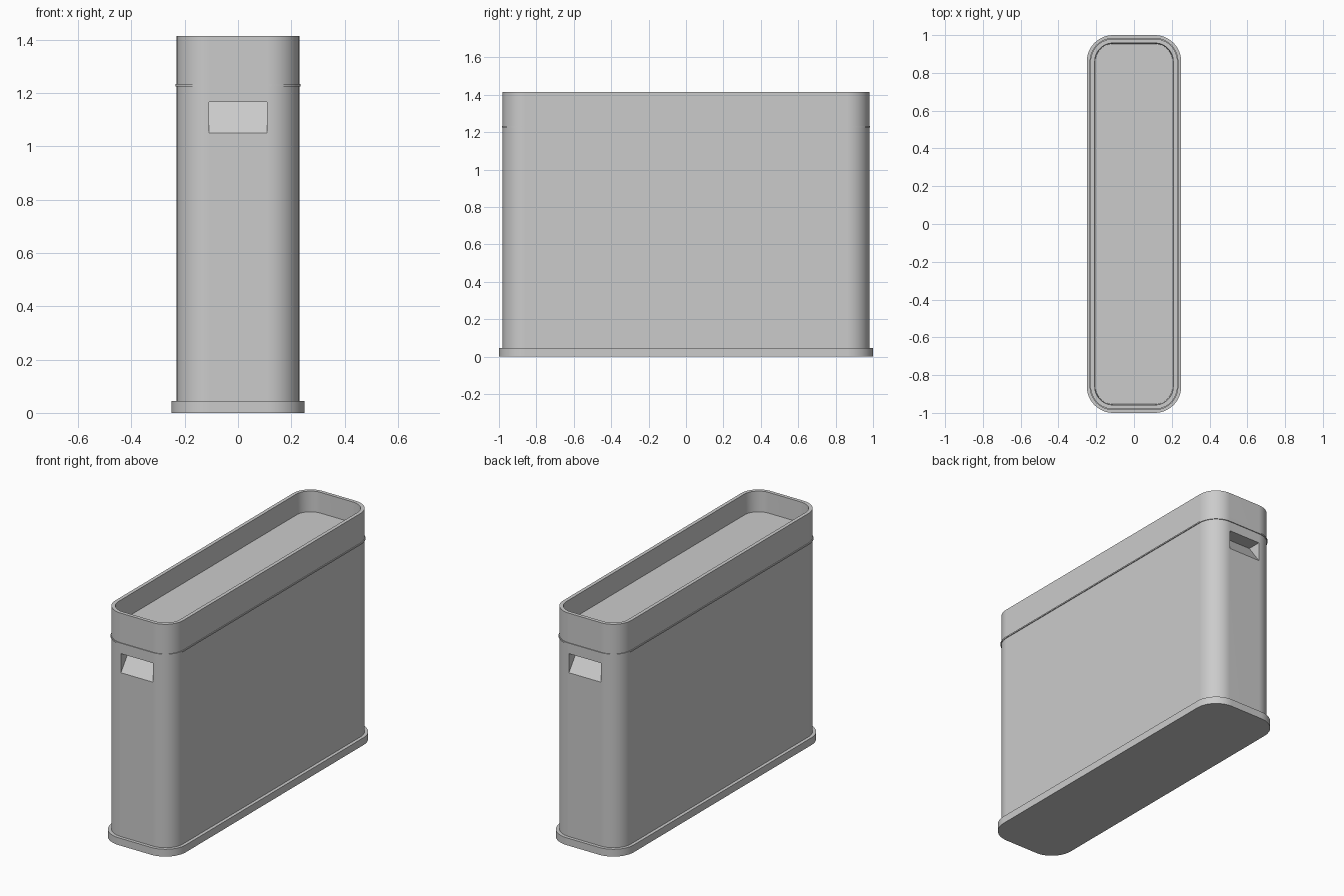
import bpy, bmesh, math

cube = bpy.data.objects.get("Cube")
if cube:
    bpy.data.objects.remove(cube, do_unlink=True)

grey = bpy.data.materials.new("light_grey_plastic")
grey.use_nodes = True
colour = (0.6, 0.6, 0.6, 1)
grey.diffuse_color = colour
grey.node_tree.nodes["Principled BSDF"].inputs["Base Color"].default_value = colour

HALF_X, HALF_Y, RADIUS = 0.23, 0.98, 0.12   # outer wall of the bin
SEGMENTS = 12


def ring(bm, grow, z):
    """Rounded rectangle, offset outward from the bin wall by grow."""
    r = RADIUS + grow
    cx, cy = HALF_X - RADIUS, HALF_Y - RADIUS
    verts = []
    for i, (sx, sy) in enumerate([(1, 1), (-1, 1), (-1, -1), (1, -1)]):
        for k in range(SEGMENTS + 1):
            a = (i + k / SEGMENTS) * math.pi / 2
            verts.append(bm.verts.new((sx * cx + r * math.cos(a),
                                       sy * cy + r * math.sin(a), z)))
    return verts


def make_object(name, bm):
    bmesh.ops.recalc_face_normals(bm, faces=bm.faces)
    mesh = bpy.data.meshes.new(name)
    bm.to_mesh(mesh)
    bm.free()
    mesh.materials.append(grey)
    obj = bpy.data.objects.new(name, mesh)
    bpy.context.collection.objects.link(obj)
    return obj


def loft(name, profile):
    """Closed solid through rounded rings given as (grow, z)."""
    bm = bmesh.new()
    rings = [ring(bm, g, z) for g, z in profile]
    for a, b in zip(rings, rings[1:]):
        for i in range(len(a)):
            j = (i + 1) % len(a)
            bm.faces.new((a[i], a[j], b[j], b[i]))
    bm.faces.new(rings[0])
    bm.faces.new(rings[-1])
    return make_object(name, bm)


def activate(obj):
    bpy.ops.object.select_all(action="DESELECT")
    obj.select_set(True)
    bpy.context.view_layer.objects.active = obj


def wedge(name, side):
    """Hand hold cutter: sloped floor, deepest under a flat ceiling."""
    bm = bmesh.new()
    section = [(0.05, 1.05), (0.0, 1.05), (-0.085, 1.167), (0.05, 1.167)]
    ends = [[bm.verts.new((x, side * (HALF_Y + d), z)) for d, z in section]
            for x in (-0.108, 0.108)]
    bm.faces.new(ends[0])
    bm.faces.new(ends[1])
    for i in range(4):
        j = (i + 1) % 4
        bm.faces.new((ends[0][i], ends[0][j], ends[1][j], ends[1][i]))
    return make_object(name, bm)


# Foot plinth, bin body with recessed top, and thin seam band under the rim
base = loft("base_plinth", [(0.02, 0), (0.02, 0.045), (0, 0.045)])
body = loft("bin_body", [(0, 0.04), (0, 1.415), (-0.022, 1.415), (-0.026, 1.29)])
band = loft("seam_band", [(-0.01, 1.226), (0.005, 1.226), (0.005, 1.234), (-0.01, 1.234)])

# Hand holds in both ends
for label, side in (("front", -1), ("back", 1)):
    cutter = wedge(label + "_hand_hold_cutter", side)
    cutter.hide_render = True
    cut = body.modifiers.new(label + "_hand_hold", "BOOLEAN")
    cut.operation = "DIFFERENCE"
    cut.solver = "EXACT"
    cut.object = cutter
    activate(body)
    bpy.ops.object.modifier_apply(modifier=cut.name)
    bpy.data.objects.remove(cutter, do_unlink=True)

# Smooth corners, crisp edges
for obj in (base, body, band):
    activate(obj)
    bpy.ops.object.shade_smooth_by_angle(angle=math.radians(30))
    obj.modifiers.new("flat_panels", "WEIGHTED_NORMAL").keep_sharp = True
